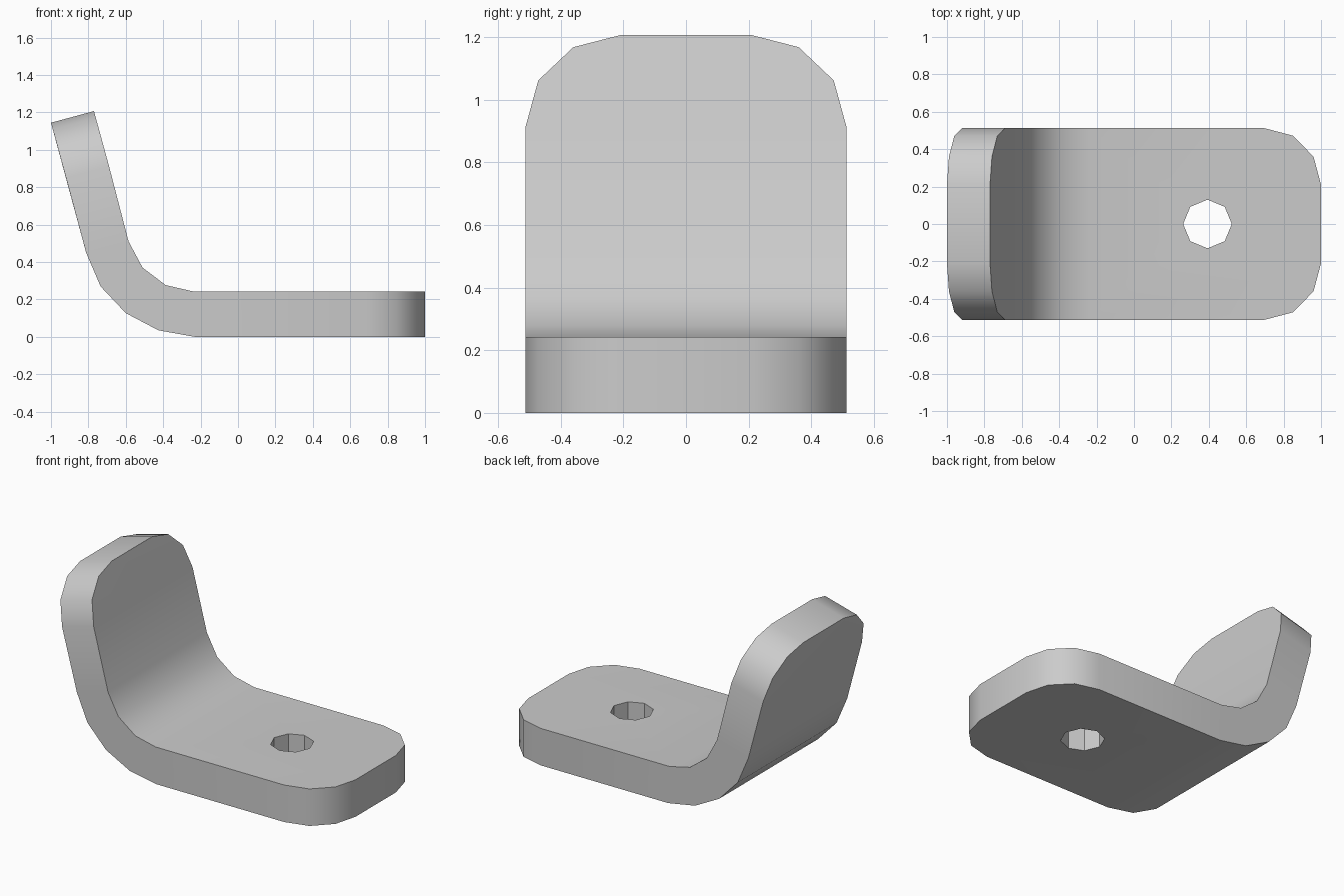
import bpy, bmesh, math
from mathutils import Vector

cube = bpy.data.objects.get("Cube")
if cube:
    bpy.data.objects.remove(cube, do_unlink=True)

grey = bpy.data.materials.new("plain grey")
grey.use_nodes = True
grey.diffuse_color = (0.6, 0.6, 0.6, 1)
grey.node_tree.nodes["Principled BSDF"].inputs["Base Color"].default_value = grey.diffuse_color

HALF = 0.513
# Rounded corner: distance from the end, half width
CORNER = [(0, 0.21), (0.04, 0.36), (0.15, 0.472), (0.305, HALF)]


def end_stations(inner, outer, inward):
    """Cross-sections (inner point, outer point, half width) of a rounded end."""
    return [(Vector(inner) + inward * d, Vector(outer) + inward * d, w) for d, w in CORNER]


# Raised tongue end, bend, then flat foot end
down = Vector((0.19, -0.695)).normalized()
stations = end_stations((-0.77, 1.207), (-1.0, 1.145), down)
bend = [((-0.585, 0.51), (-0.812, 0.45)), ((-0.51, 0.37), (-0.735, 0.27)),
        ((-0.51, 0.37), (-0.6, 0.127)), ((-0.387, 0.277), (-0.425, 0.035)),
        ((-0.24, 0.243), (-0.23, 0))]
stations += [(Vector(i), Vector(o), HALF) for i, o in bend]
stations += reversed(end_stations((1, 0.243), (1, 0), Vector((-1, 0))))

# Skin the cross-sections into one bent plate
bm = bmesh.new()
rings = []
for i, o, w in stations:
    rings.append([bm.verts.new((p.x, y, p.y)) for p, y in ((i, -w), (i, w), (o, w), (o, -w))])
for a, b in zip(rings, rings[1:]):
    for k in range(4):
        n = (k + 1) % 4
        bm.faces.new((a[k], a[n], b[n], b[k]))
bm.faces.new(rings[0])
bm.faces.new(rings[-1])
bmesh.ops.remove_doubles(bm, verts=bm.verts, dist=0.0005)
bmesh.ops.dissolve_limit(bm, angle_limit=0.01, verts=bm.verts, edges=bm.edges)
bmesh.ops.recalc_face_normals(bm, faces=bm.faces)
mesh = bpy.data.meshes.new("bent_plate")
bm.to_mesh(mesh)
bm.free()
plate = bpy.data.objects.new("bent_plate", mesh)
bpy.context.collection.objects.link(plate)
mesh.materials.append(grey)

# Eight-sided bolt hole through the foot
bpy.ops.mesh.primitive_cylinder_add(vertices=8, radius=0.13, depth=1, location=(0.393, 0, 0.12),
                                    rotation=(0, 0, math.pi / 4))
cutter = bpy.context.object
cutter.name = "hole_cutter"
cutter.hide_render = True
cutter.data.materials.append(grey)
cut = plate.modifiers.new("bolt_hole", "BOOLEAN")
cut.operation = "DIFFERENCE"
cut.solver = "EXACT"
cut.object = cutter

bpy.ops.object.select_all(action="DESELECT")
plate.select_set(True)
bpy.context.view_layer.objects.active = plate
bpy.ops.object.modifier_apply(modifier=cut.name)
bpy.data.objects.remove(cutter, do_unlink=True)
bpy.ops.object.shade_smooth_by_angle(angle=math.radians(40))
